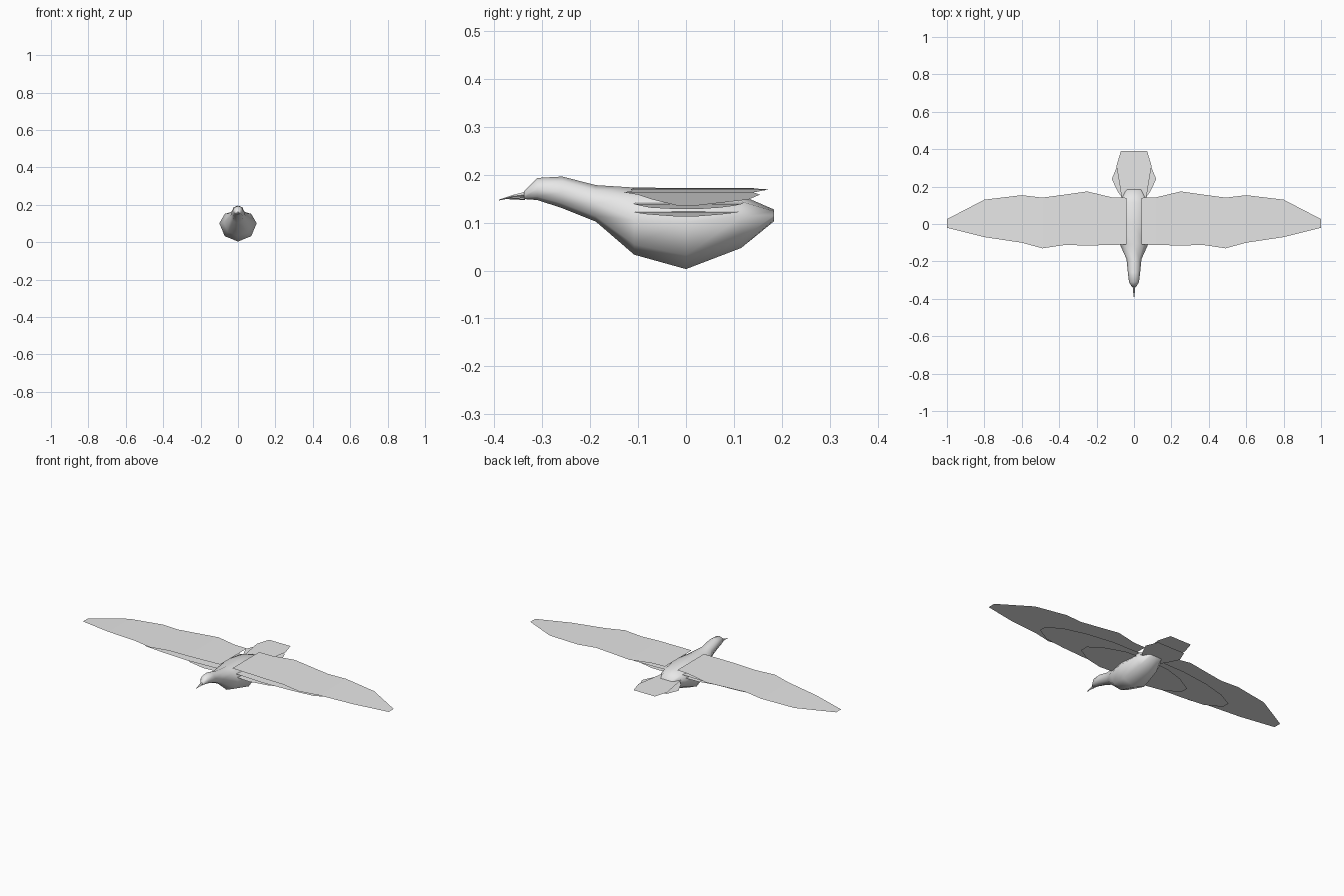
import bpy, bmesh, math

if "Cube" in bpy.data.objects:
    bpy.data.objects.remove(bpy.data.objects["Cube"])

plumage = bpy.data.materials.new("pale_grey")
plumage.diffuse_color = (0.8, 0.8, 0.8, 1)
plumage.use_nodes = True
plumage.node_tree.nodes["Principled BSDF"].inputs["Base Color"].default_value = plumage.diffuse_color


def finish(bm, name, smooth=False, mirror=False, closed=True):
    if closed:
        bmesh.ops.recalc_face_normals(bm, faces=bm.faces)
    else:
        # open feather sheets face upward
        bm.normal_update()
        bmesh.ops.reverse_faces(bm, faces=[f for f in bm.faces if f.normal.z < 0])
    for f in bm.faces:
        f.smooth = smooth
    mesh = bpy.data.meshes.new(name)
    bm.to_mesh(mesh)
    bm.free()
    mesh.materials.append(plumage)
    ob = bpy.data.objects.new(name, mesh)
    bpy.context.collection.objects.link(ob)
    if mirror:
        ob.modifiers.new("Mirror", 'MIRROR').use_axis[0] = True
    return ob


def loft(name, rings, sides, smooth):
    """Rings of (y, bottom z, top z, half width, height of widest point)."""
    bm = bmesh.new()
    loops = []
    for y, z0, z1, w, mid in rings:
        zm = z0 + (z1 - z0) * mid
        loop = []
        for i in range(sides):
            a = 2 * math.pi * i / sides
            s = math.sin(a)
            z = zm + s * ((z1 - zm) if s > 0 else (zm - z0))
            loop.append(bm.verts.new((w * math.cos(a), y, z)))
        loops.append(loop)
    for a, b in zip(loops, loops[1:]):
        for i in range(sides):
            j = (i + 1) % sides
            bm.faces.new((a[i], a[j], b[j], b[i]))
    bm.faces.new(loops[0])
    bm.faces.new(loops[-1])
    return finish(bm, name, smooth)


def wing_sheet(name, stations):
    """Stations of (x, front y, back y, z), joined into a thin mirrored sheet."""
    bm = bmesh.new()
    rows = [(bm.verts.new((x, f, z)), bm.verts.new((x, b, z))) for x, f, b, z in stations]
    for (a, b), (c, d) in zip(rows, rows[1:]):
        bm.faces.new((a, c, d, b))
    return finish(bm, name, mirror=True, closed=False)


def tail_sheet(name, half, z):
    """Half outline of (x, y), reflected into one flat fan."""
    bm = bmesh.new()
    outline = half + [(-x, y) for x, y in reversed(half)]
    bm.faces.new([bm.verts.new((x, y, z)) for x, y in outline])
    return finish(bm, name, closed=False)


# Body with neck and head
loft("body", [
    (-0.338, 0.149, 0.165, 0.010, 0.5),
    (-0.310, 0.147, 0.193, 0.027, 0.5),
    (-0.258, 0.130, 0.196, 0.033, 0.5),
    (-0.188, 0.102, 0.178, 0.040, 0.5),
    (-0.108, 0.033, 0.173, 0.076, 0.52),
    (0.000, 0.003, 0.172, 0.100, 0.58),
    (0.115, 0.047, 0.157, 0.082, 0.60),
    (0.184, 0.103, 0.127, 0.045, 0.5),
], 8, True)

# Beak halves
loft("upper_beak", [(-0.336, 0.152, 0.164, 0.007, 0.5),
                    (-0.360, 0.152, 0.158, 0.005, 0.5),
                    (-0.390, 0.146, 0.148, 0.002, 0.5)], 4, False)
loft("lower_beak", [(-0.336, 0.147, 0.152, 0.006, 0.5),
                    (-0.376, 0.149, 0.151, 0.002, 0.5)], 4, False)

# Three layers of wing feathers, longest on top
wing_sheet("flight_feathers", [
    (0.04, -0.110, 0.140, 0.172), (0.12, -0.112, 0.143, 0.171),
    (0.25, -0.115, 0.174, 0.169), (0.37, -0.112, 0.157, 0.166),
    (0.49, -0.130, 0.141, 0.163), (0.60, -0.100, 0.154, 0.158),
    (0.80, -0.070, 0.130, 0.148), (1.00, -0.020, 0.026, 0.136)])
wing_sheet("middle_feathers", [
    (0.04, -0.105, 0.118, 0.142), (0.25, -0.110, 0.118, 0.139),
    (0.42, -0.095, 0.100, 0.135), (0.55, -0.075, 0.070, 0.131),
    (0.64, -0.020, 0.025, 0.128)])
wing_sheet("lower_feathers", [
    (0.04, -0.105, 0.112, 0.124), (0.15, -0.108, 0.106, 0.121),
    (0.26, -0.080, 0.075, 0.117), (0.35, -0.025, 0.025, 0.113)])

# Tail feathers
tail_sheet("upper_tail", [(0.065, 0.13), (0.075, 0.20), (0.094, 0.31), (0.070, 0.39)], 0.120)
tail_sheet("lower_tail", [(0.055, 0.13), (0.085, 0.17), (0.119, 0.24), (0.090, 0.31)], 0.110)
